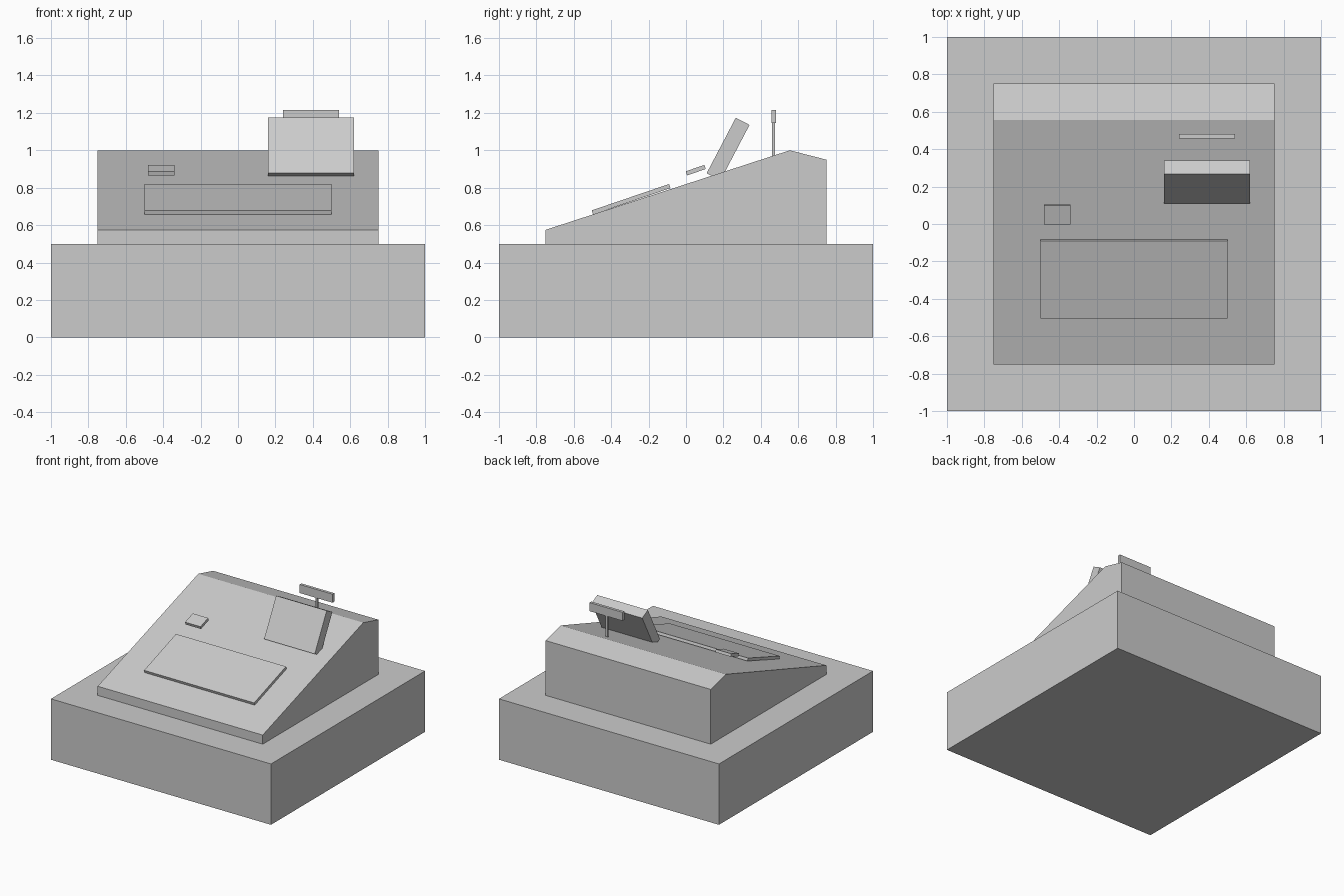
import bpy, bmesh, math
from mathutils import Matrix

if "Cube" in bpy.data.objects:
    bpy.data.objects.remove(bpy.data.objects["Cube"])


def extrude_profile(name, profile, x0, x1):
    """Solid made by sweeping a (y, z) outline from x0 to x1."""
    bm = bmesh.new()
    face = bm.faces.new([bm.verts.new((x0, y, z)) for y, z in profile])
    swept = bmesh.ops.extrude_face_region(bm, geom=[face])["geom"]
    verts = [g for g in swept if isinstance(g, bmesh.types.BMVert)]
    bmesh.ops.translate(bm, vec=(x1 - x0, 0, 0), verts=verts)
    bmesh.ops.recalc_face_normals(bm, faces=bm.faces)
    mesh = bpy.data.meshes.new(name)
    bm.to_mesh(mesh)
    bm.free()
    obj = bpy.data.objects.new(name, mesh)
    bpy.context.collection.objects.link(obj)
    return obj


def tilted_box(name, x0, x1, corner, length, thickness, degrees):
    """Box whose lower front edge sits at corner (y, z), tilted about x."""
    a = math.radians(degrees)
    c, s = math.cos(a), math.sin(a)
    y, z = corner
    outline = [(0, 0), (length, 0), (length, thickness), (0, thickness)]
    profile = [(y + u * c - v * s, z + u * s + v * c) for u, v in outline]
    return extrude_profile(name, profile, x0, x1)


# cash drawer base
tilted_box("drawer_base", -1, 1, (-1, 0), 2, 0.5, 0)

# wedge-shaped housing
extrude_profile("housing", [(-0.75, 0.5), (-0.75, 0.575), (0.555, 1.0),
                            (0.75, 0.95), (0.75, 0.5)], -0.75, 0.75)

# keypad lying on the slope, and small button raised above it
tilted_box("keypad", -0.5, 0.5, (-0.497, 0.657), 0.437, 0.023, 18.8)
tilted_box("small_button", -0.48, -0.34, (0.006, 0.866), 0.105, 0.023, 18.8)

# screen leaning back, lower edge sunk in the housing
tilted_box("screen", 0.16, 0.62, (0.184, 0.839), 0.335, 0.083, 62.3)

# customer display on a thin pole
tilted_box("display_pole", 0.382, 0.398, (0.46, 0.94), 0.016, 0.21, 0)
tilted_box("customer_display", 0.24, 0.54, (0.457, 1.145), 0.023, 0.07, 0)
